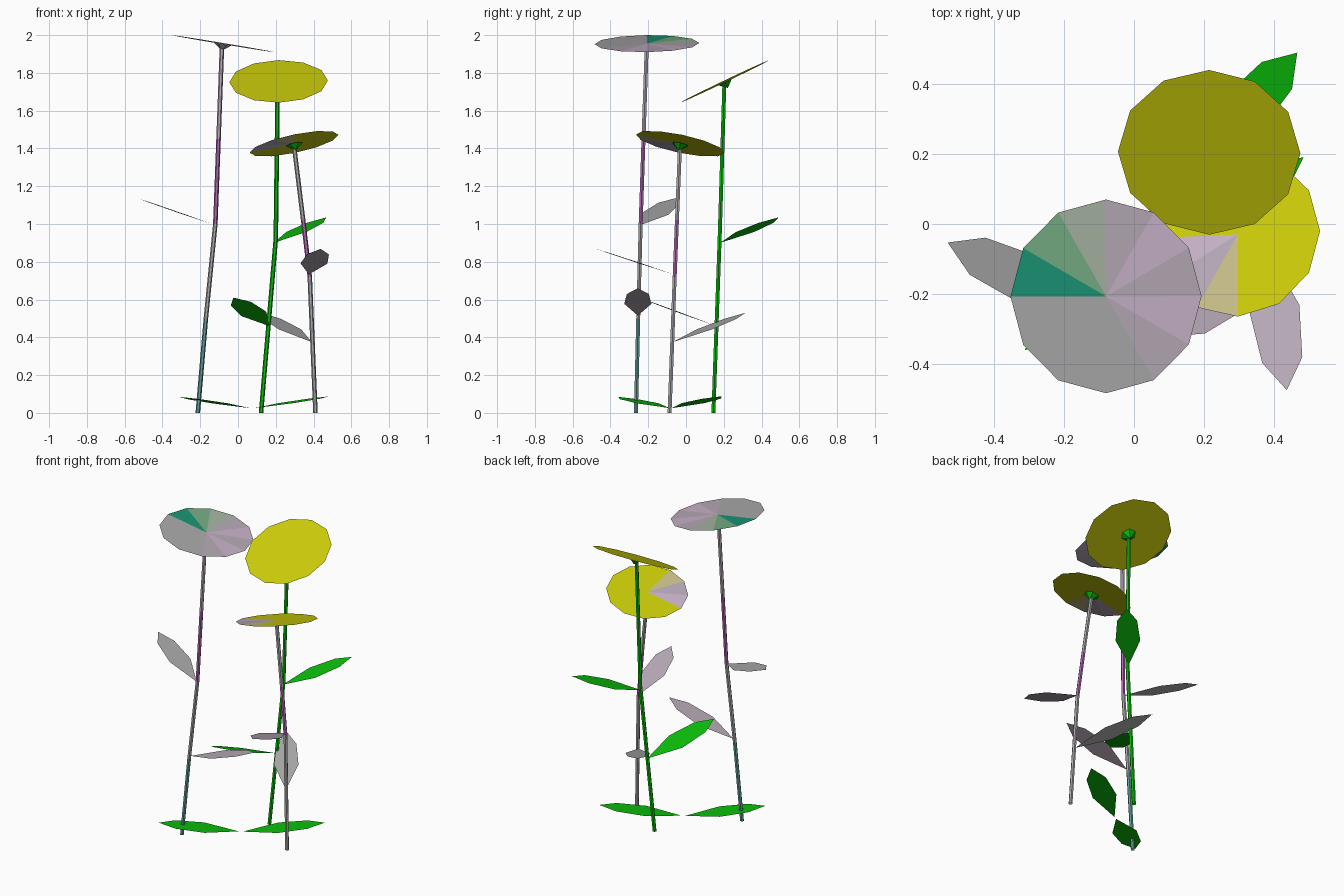
import bpy
from math import cos, sin, pi
from mathutils import Vector as V

if "Cube" in bpy.data.objects:
    bpy.data.objects.remove(bpy.data.objects["Cube"])


def material(name, rgb):
    m = bpy.data.materials.new(name)
    m.diffuse_color = (*rgb, 1)
    m.use_nodes = True
    m.node_tree.nodes["Principled BSDF"].inputs["Base Color"].default_value = m.diffuse_color
    return m


GREEN = material("leaf_green", (0.003, 0.5, 0.003))
YELLOW = material("petal_yellow", (0.61, 0.61, 0.003))
GREY = material("grey", (0.4, 0.4, 0.4))
LILAC = material("lilac", (0.58, 0.45, 0.58))
DUSTY = material("dusty_lilac", (0.47, 0.4, 0.47))
TEAL = material("teal", (0.01, 0.3, 0.18))
SAGE = material("sage", (0.18, 0.42, 0.23))
PALE = material("pale_sage", (0.38, 0.46, 0.36))
SAND = material("sand", (0.58, 0.52, 0.25))
SLATE = material("slate_teal", (0.13, 0.34, 0.32))
PURPLE = material("purple", (0.42, 0.14, 0.42))


def add(name, verts, faces, mats):
    # mats holds one material per face
    me = bpy.data.meshes.new(name)
    me.from_pydata([tuple(v) for v in verts], [], faces)
    slots = list(dict.fromkeys(mats))
    for m in slots:
        me.materials.append(m)
    for p, m in zip(me.polygons, mats):
        p.material_index = slots.index(m)
    me.update()
    ob = bpy.data.objects.new(name, me)
    bpy.context.collection.objects.link(ob)


def ring(c, n, r, sides):
    # regular polygon around c, facing n, first corner towards +x
    n = V(n).normalized()
    u = (V((1, 0, 0)) - n * n.x).normalized()
    w = n.cross(u)
    return [V(c) + r * (cos(2 * pi * i / sides) * u + sin(2 * pi * i / sides) * w)
            for i in range(sides)]


def stem(name, points, mats, r=0.012, s=6):
    # one material per length of stem
    verts = [v for p in points for v in ring(p, (0, 0, 1), r, s)]
    faces = [(k * s + i, k * s + (i + 1) % s, (k + 1) * s + (i + 1) % s, (k + 1) * s + i)
             for k in range(len(points) - 1) for i in range(s)]
    add(name, verts, faces, [m for m in mats for _ in range(s)])


def bloom(name, c, n, r, petals, cup):
    # flat twelve-sided fan with a small cone behind it
    verts = [V(c)] + ring(c, n, r, 12)
    add(name + "_disc", verts, [(0, i + 1, (i + 1) % 12 + 1) for i in range(12)], petals)
    d = V(n).normalized()
    back = V(c) - d * 0.004
    verts = [back - d * 0.035] + ring(back, n, 0.045, 6)
    add(name + "_cup", verts, [(0, (i + 1) % 6 + 1, i + 1) for i in range(6)], [cup] * 6)


def leaf(name, base, tip, mat, along=None):
    # flat six-point blade; "along" is a direction lying in the blade's plane
    base, tip = V(base), V(tip)
    d = tip - base
    n = d.cross(V(along)) if along else d.cross(V((-d.y, d.x, 0)))
    if n.z < 0:
        n.negate()
    s = n.cross(d).normalized()
    a, b = base + d * 0.43, base + d * 0.79
    verts = [base, a - s * 0.072, b - s * 0.058, tip, b + s * 0.058, a + s * 0.072]
    add(name, verts, [(0, 1, 2, 3, 4, 5)], [mat])


X, Y = (1, 0, .03), (0, 1, .03)

# tall left flower
stem("left_stem", [(-.213, -.265, 0), (-.17, -.253, .5), (-.12, -.24, 1.0),
                   (-.103, -.225, 1.45), (-.085, -.208, 1.94)], [SLATE, GREY, PURPLE, DUSTY])
bloom("left_flower", (-.08, -.207, 1.955), (.165, -.012, 1), .277,
      [DUSTY, LILAC, DUSTY, PALE, SAGE, TEAL, GREY, GREY, GREY, GREY, DUSTY, LILAC], GREY)
leaf("left_upper_leaf", (-.125, -.24, .995), (-.533, -.053, 1.137), GREY, Y)
leaf("left_lower_leaf", (-.16, -.255, .515), (.30, -.255, .66), DUSTY, (0, 1, 0))

# green rear flower
stem("rear_stem", [(.122, .145, 0), (.20, .178, .92), (.21, .203, 1.74)], [GREEN] * 2)
bloom("rear_flower", (.215, .205, 1.755), (-.02, -.43, .9), .261, [YELLOW] * 12, GREEN)
leaf("rear_upper_leaf", (.19, .18, .90), (.467, .49, 1.035), GREEN)
leaf("rear_lower_leaf", (.165, .16, .46), (-.025, -.25, .61), GREEN, X)

# short right flower
stem("right_stem", [(.41, -.087, 0), (.38, -.06, .72), (.345, -.048, 1.02),
                    (.297, -.032, 1.41)], [GREY, PURPLE, GREY])
bloom("right_flower", (.297, -.03, 1.425), (-.21, .21, 1), .24,
      [YELLOW] * 6 + [LILAC, DUSTY, SAND] + [YELLOW] * 3, GREEN)
leaf("right_upper_leaf", (.375, -.065, .733), (.437, -.475, .868), DUSTY, X)
leaf("right_lower_leaf", (.39, -.07, .375), (.125, .315, .53), GREY)

# ground leaves
leaf("ground_leaf_left", (.065, -.085, .025), (-.312, -.36, .085), GREEN)
leaf("ground_leaf_right", (.085, -.075, .025), (.485, .19, .088), GREEN)
